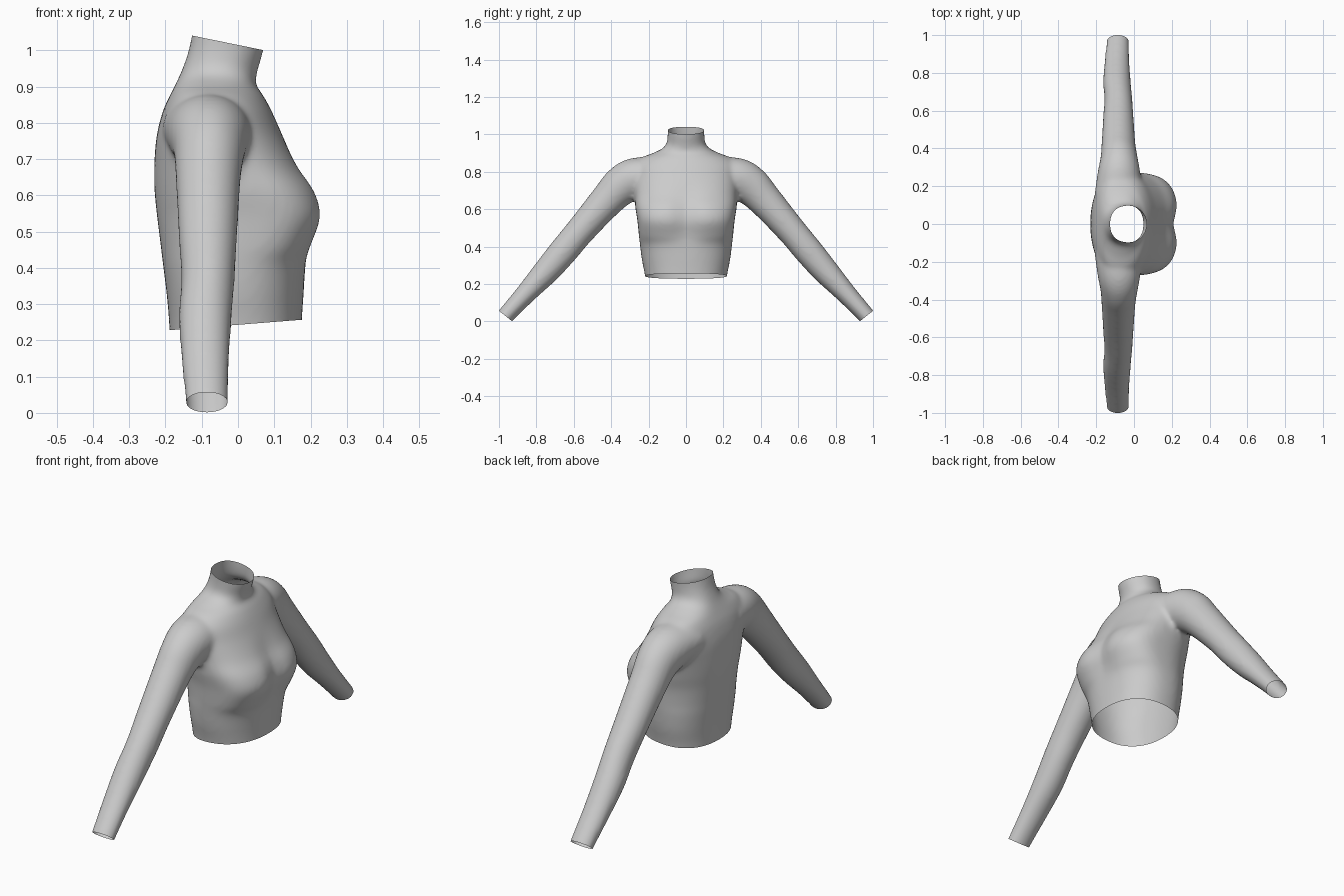
import bpy, bmesh, math
from mathutils import Vector

if "Cube" in bpy.data.objects:
    bpy.data.objects.remove(bpy.data.objects["Cube"])


def spline(rows, steps=6):
    """Catmull-Rom interpolation of section parameters."""
    out = []
    for i in range(len(rows) - 1):
        quad = zip(rows[max(i - 1, 0)], rows[i], rows[i + 1], rows[min(i + 2, len(rows) - 1)])
        quad = list(quad)
        for k in range(steps):
            t = k / steps
            out.append([b + 0.5 * t * (c - a + t * (2 * a - 5 * b + 4 * c - d + t * (3 * (b - c) + d - a)))
                        for a, b, c, d in quad])
    return out + [list(rows[-1])]


def loft(bm, rings):
    """Skin a list of rings into a closed solid."""
    loops = [[bm.verts.new(p) for p in ring] for ring in rings]
    n = len(loops[0])
    faces = [bm.faces.new(loops[0]), bm.faces.new(loops[-1])]
    for a, b in zip(loops, loops[1:]):
        for i in range(n):
            j = (i + 1) % n
            faces.append(bm.faces.new((a[i], a[j], b[j], b[i])))
    bmesh.ops.recalc_face_normals(bm, faces=faces)


def spow(v, e):
    return math.copysign(abs(v) ** e, v)


def torso_ring(row, n=64):
    z, back, mid, front, half, power, dip = row
    ring = []
    for i in range(n):
        a = 2 * math.pi * i / n
        c, s = math.cos(a), math.sin(a)
        p = power if c > 0 else 2.3
        y = half * spow(s, 2 / p)
        x = mid + (front - mid if c > 0 else mid - back) * spow(c, 2 / p)
        if c > 0:
            x -= dip * math.exp(-(y / 0.065) ** 2)   # hollow between the bust
        ring.append((x, y, z))
    return ring


def sleeve_rings(rows, side, n=32):
    rings = []
    for i, (y, z, x, hx, hn) in enumerate(rows):
        p, q = rows[max(i - 1, 0)], rows[min(i + 1, len(rows) - 1)]
        t = Vector((0, q[0] - p[0], q[1] - p[1])).normalized()
        ring = []
        for k in range(n):
            a = 2 * math.pi * k / n
            u = hn * math.sin(a)
            ring.append((x + hx * math.cos(a), side * (y - t.z * u), z + t.y * u))
        rings.append(ring)
    return rings


# torso and collar: z, back x, widest x, front x, half width, front squareness, dip
torso = [
    (0.17, -0.187, -0.01, 0.175, 0.21, 2.3, 0),
    (0.25, -0.190, -0.01, 0.176, 0.22, 2.3, 0),
    (0.33, -0.197, -0.01, 0.181, 0.236, 2.3, 0),
    (0.41, -0.207, 0.00, 0.189, 0.246, 2.4, 0.003),
    (0.46, -0.213, 0.02, 0.206, 0.252, 2.7, 0.014),
    (0.54, -0.223, 0.03, 0.234, 0.260, 2.9, 0.026),
    (0.61, -0.230, 0.01, 0.218, 0.271, 2.7, 0.024),
    (0.68, -0.231, -0.03, 0.169, 0.275, 2.5, 0.010),
    (0.76, -0.225, -0.07, 0.125, 0.285, 2.3, 0),
    (0.83, -0.208, -0.08, 0.094, 0.285, 2.1, 0),
    (0.875, -0.188, -0.08, 0.070, 0.24, 2, 0),
    (0.905, -0.173, -0.07, 0.050, 0.165, 2, 0),
    (0.94, -0.157, -0.05, 0.053, 0.110, 2, 0),
    (1.00, -0.136, -0.03, 0.070, 0.098, 2, 0),
    (1.09, -0.118, -0.02, 0.080, 0.101, 2, 0)]

# sleeve path: y, z, x, half depth, half thickness
sleeve = [
    (0.15, 0.785, -0.085, 0.125, 0.095),
    (0.27, 0.765, -0.080, 0.113, 0.110),
    (0.345, 0.725, -0.079, 0.099, 0.106),
    (0.42, 0.65, -0.082, 0.090, 0.092),
    (0.56, 0.49, -0.083, 0.081, 0.079),
    (0.66, 0.37, -0.083, 0.074, 0.077),
    (0.75, 0.265, -0.090, 0.073, 0.070),
    (0.86, 0.145, -0.090, 0.066, 0.055),
    (0.965, 0.03, -0.086, 0.059, 0.046),
    (1.01, -0.027, -0.086, 0.058, 0.045)]

bm = bmesh.new()
loft(bm, [torso_ring(r) for r in spline(torso)])
for side in (1, -1):
    loft(bm, sleeve_rings(spline(sleeve), side))
mesh = bpy.data.meshes.new("long_sleeve_top")
bm.to_mesh(mesh)
bm.free()
top = bpy.data.objects.new("long_sleeve_top", mesh)
bpy.context.collection.objects.link(top)
bpy.context.view_layer.objects.active = top
top.select_set(True)

# fuse the parts and soften the joins
fuse = top.modifiers.new("fuse", 'REMESH')
fuse.mode = 'VOXEL'
fuse.voxel_size = 0.01
soft = top.modifiers.new("soften", 'SMOOTH')
soft.factor = 0.5
soft.iterations = 14
for name in ("fuse", "soften"):
    bpy.ops.object.modifier_apply(modifier=name)

# open the collar, hem and cuffs with straight cuts
bm = bmesh.new()
bm.from_mesh(top.data)


def trim(point, normal, inside):
    verts = {v for v in bm.verts if inside(v.co)}
    faces = [f for f in bm.faces if all(v in verts for v in f.verts)]
    edges = {e for f in faces for e in f.edges}
    bmesh.ops.bisect_plane(bm, geom=list(verts) + list(edges) + faces, plane_co=point,
                           plane_no=normal, clear_outer=True, dist=1e-5)


trim((-0.03, 0, 1.021), (0.2, 0, 0.98), lambda c: c.z > 0.95)
trim((0, 0, 0.243), (0.079, 0, -1), lambda c: abs(c.y) < 0.4 and c.z < 0.4)
for side in (1, -1):
    trim((0, side * 0.965, 0.029), (0, side * 0.62, -0.785), lambda c: c.y * side > 0.8)
bm.to_mesh(top.data)
bm.free()
bpy.ops.object.shade_smooth()
